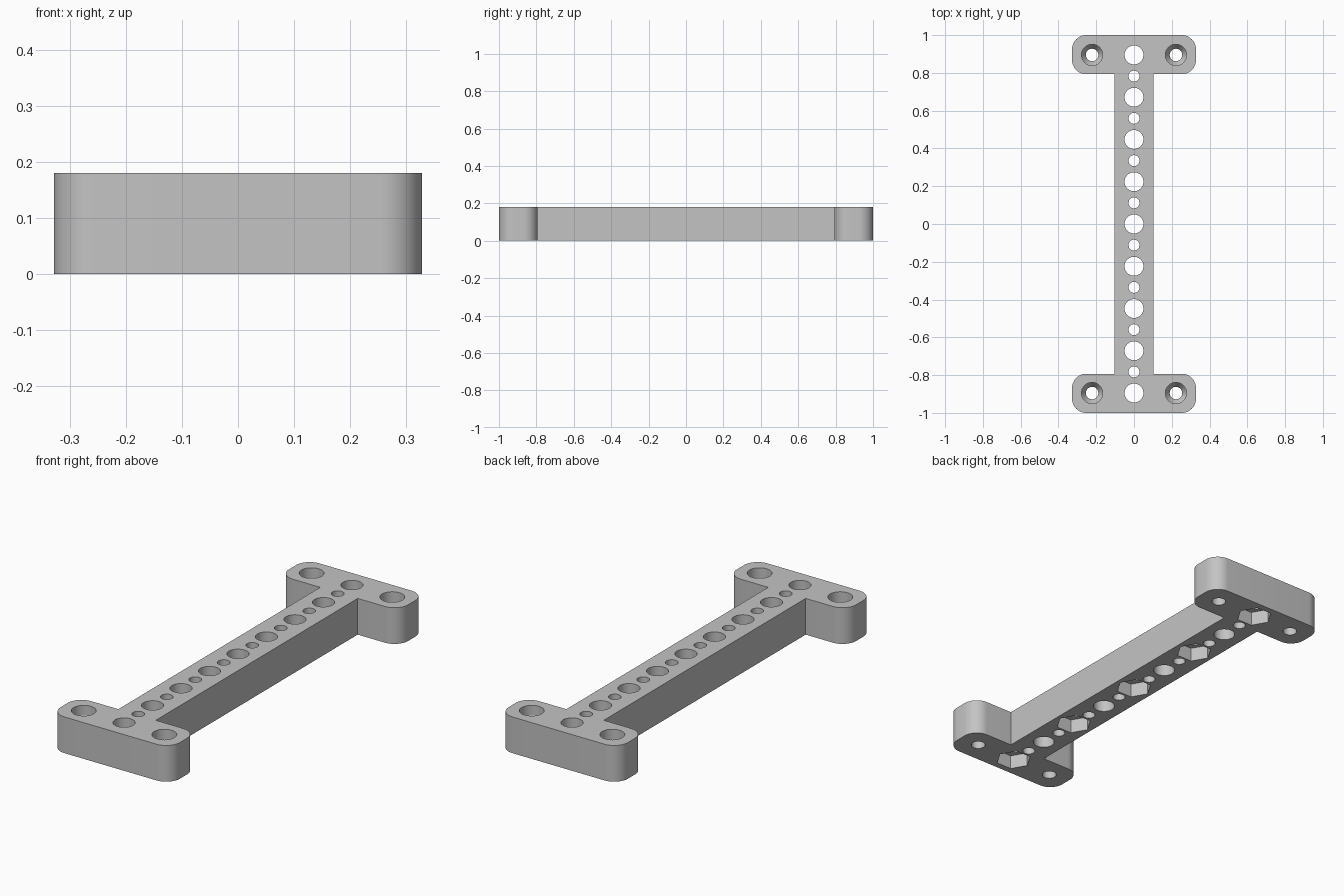
import bpy, bmesh
from math import sin, cos, pi

cube = bpy.data.objects.get("Cube")
if cube:
    bpy.data.objects.remove(cube, do_unlink=True)

HEIGHT = 0.18
HALF_W, BAR_W = 0.328, 0.103      # half widths of the end flanges and the bar
INNER_Y, CORNER = 0.793, 0.075    # inner edge of the flanges, corner radius
HOLE_Y = 0.895
PITCH = HOLE_Y / 4

grey = bpy.data.materials.new("light grey")
grey.use_nodes = True
colour = (0.55, 0.55, 0.55, 1)
grey.diffuse_color = colour
grey.node_tree.nodes["Principled BSDF"].inputs["Base Color"].default_value = colour


def make_object(name, bm):
    bmesh.ops.recalc_face_normals(bm, faces=bm.faces)
    mesh = bpy.data.meshes.new(name)
    bm.to_mesh(mesh)
    bm.free()
    mesh.materials.append(grey)
    obj = bpy.data.objects.new(name, mesh)
    bpy.context.collection.objects.link(obj)
    return obj


def stack(bm, x, y, profile, sides):
    """Closed solid of revolution from (radius, z) pairs."""
    rings = [[bm.verts.new((x + r * cos(2 * pi * i / sides),
                            y + r * sin(2 * pi * i / sides), z))
              for i in range(sides)] for r, z in profile]
    for low, high in zip(rings, rings[1:]):
        for i in range(sides):
            j = (i + 1) % sides
            bm.faces.new((low[i], low[j], high[j], high[i]))
    bm.faces.new(rings[0][::-1])
    bm.faces.new(rings[-1])


# Outline of one quarter, from the bar to the end of the flange
quarter = [(BAR_W, INNER_Y)]
for cy, start in ((INNER_Y + CORNER, -pi / 2), (1 - CORNER, 0)):
    for i in range(13):
        a = start + i * pi / 24
        quarter.append((HALF_W - CORNER + CORNER * cos(a), cy + CORNER * sin(a)))

# Mirror the quarter into the full I-shaped outline
half = quarter + [(-x, y) for x, y in reversed(quarter)]
outline = half + [(-x, -y) for x, y in half]
bm = bmesh.new()
base = bm.faces.new([bm.verts.new((x, y, 0)) for x, y in outline])
top = bmesh.ops.extrude_face_region(bm, geom=[base])
bmesh.ops.translate(bm, vec=(0, 0, HEIGHT),
                    verts=[v for v in top["geom"] if isinstance(v, bmesh.types.BMVert)])
bracket = make_object("mounting_bracket", bm)

# Row of large and small through holes, plus countersunk screw holes
LOW, HIGH = -0.05, HEIGHT + 0.05
bm = bmesh.new()
for i in range(-4, 5):
    stack(bm, 0, i * PITCH, [(0.05, LOW), (0.05, HIGH)], 48)
for i in range(-4, 4):
    stack(bm, 0, (i + 0.5) * PITCH, [(0.029, LOW), (0.029, HIGH)], 32)
for x in (-0.222, 0.222):
    for y in (-HOLE_Y, HOLE_Y):
        stack(bm, x, y, [(0.033, LOW), (0.033, 0.095), (0.056, 0.13), (0.056, HIGH)], 48)
holes = make_object("hole_cutter", bm)

# Hexagonal nut pockets under every second large hole
bm = bmesh.new()
for i in range(-4, 5, 2):
    stack(bm, 0, i * PITCH, [(0.084, LOW), (0.084, 0.07)], 6)
pockets = make_object("nut_pocket_cutter", bm)

bpy.ops.object.select_all(action="DESELECT")
bpy.context.view_layer.objects.active = bracket
bracket.select_set(True)
for cutter in (holes, pockets):
    mod = bracket.modifiers.new(cutter.name, "BOOLEAN")
    mod.operation = "DIFFERENCE"
    mod.solver = "EXACT"
    mod.object = cutter
    bpy.ops.object.modifier_apply(modifier=mod.name)
    bpy.data.objects.remove(cutter, do_unlink=True)

bpy.ops.object.shade_smooth_by_angle(angle=pi / 6)
